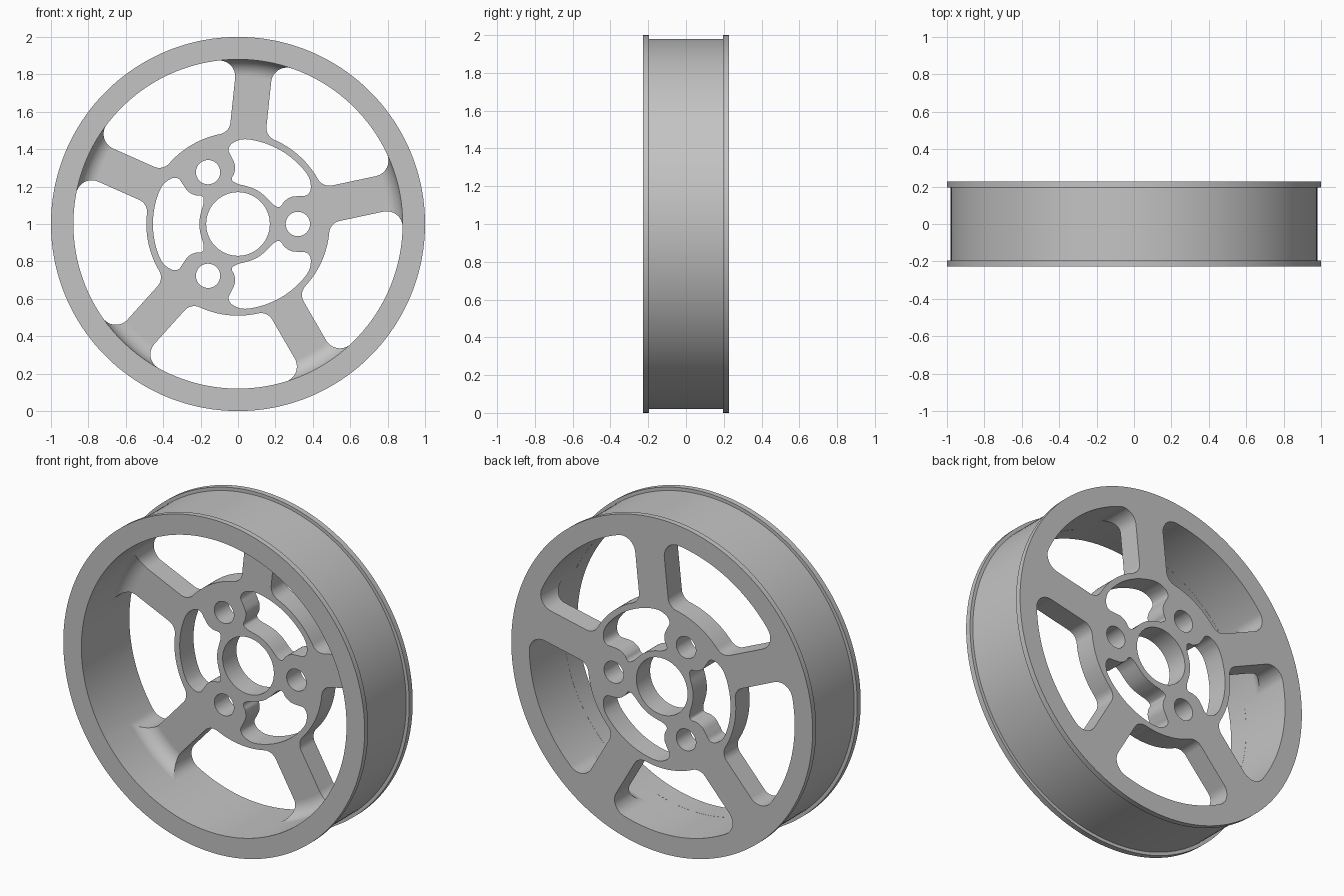
import bpy, bmesh, math
from mathutils import Matrix, Vector

cube = bpy.data.objects.get("Cube")
if cube:
    bpy.data.objects.remove(cube)

HALF, FACE = 0.228, 0.097      # half depth of the rim, front plane of spokes and hub
RIM_IN, HUB, BORE = 0.88, 0.49, 0.17
SPOKE_HALF, SPOKE_TURN = 0.097, 12

metal = bpy.data.materials.new("grey metal")
metal.use_nodes = True
metal.diffuse_color = (0.55, 0.55, 0.55, 1)
metal.node_tree.nodes["Principled BSDF"].inputs["Base Color"].default_value = (0.55, 0.55, 0.55, 1)


def polar(r, deg):
    a = math.radians(deg)
    return Vector((r * math.cos(a), r * math.sin(a)))


def arc(centre, r, a0, a1, n):
    return [Vector(centre) + polar(r, a0 + (a1 - a0) * i / n) for i in range(n + 1)]


def make_object(name, bm):
    bmesh.ops.recalc_face_normals(bm, faces=bm.faces)
    mesh = bpy.data.meshes.new(name)
    bm.to_mesh(mesh)
    bm.free()
    mesh.materials.append(metal)
    obj = bpy.data.objects.new(name, mesh)
    bpy.context.collection.objects.link(obj)
    obj.location.z = 1
    return obj


def add_prism(bm, outline, turn, y0=-0.1, y1=0.4):
    """Closed prism along y from a 2D outline turned about the axle."""
    rot = Matrix.Rotation(math.radians(turn), 2)
    flat = [rot @ p for p in outline]
    rings = [[bm.verts.new((p.x, y, p.y)) for p in flat] for y in (y0, y1)]
    for ring in rings:
        bm.faces.new(ring)
    n = len(flat)
    for i in range(n):
        j = (i + 1) % n
        bm.faces.new((rings[0][i], rings[0][j], rings[1][j], rings[1][i]))


# Turned body: flanged rim, rounded inner corner, flat spoke plate and bore
FILLET = 0.09
profile = [(BORE, FACE)]
profile += [tuple(p) for p in arc((RIM_IN - FILLET, FACE - FILLET), FILLET, 90, 0, 10)]
profile += [(RIM_IN, -HALF), (1, -HALF), (1, -0.195), (0.98, -0.195),
            (0.98, 0.195), (1, 0.195), (1, HALF), (BORE, HALF)]
bm = bmesh.new()
verts = [bm.verts.new((r, y, 0)) for r, y in profile]
edges = [bm.edges.new((a, verts[(i + 1) % len(verts)])) for i, a in enumerate(verts)]
bmesh.ops.spin(bm, geom=verts + edges, cent=(0, 0, 0), axis=(0, 1, 0),
               angle=2 * math.pi, steps=180, use_duplicate=False)
bmesh.ops.remove_doubles(bm, verts=bm.verts, dist=1e-5)
wheel = make_object("wheel_rim_and_spokes", bm)


# Window between two spokes: half outline, then mirrored about its middle
def window_outline():
    edge = RIM_IN + 0.0006
    ro, ri = 0.085, 0.07
    co_r, ci_r = edge - ro, HUB + ri
    co_a = math.degrees(math.asin((SPOKE_HALF + ro) / co_r))
    ci_a = math.degrees(math.asin((SPOKE_HALF + ri) / ci_r))
    half = arc((0, 0), edge, 36, co_a, 14)
    half += arc(polar(co_r, co_a), ro, co_a, -90, 12)[1:]
    half += arc(polar(ci_r, ci_a), ri, -90, ci_a - 180, 10)[::1]
    half = half + arc((0, 0), HUB, ci_a, 36, 10)[1:]
    axis = polar(1, 36)
    mirrored = [2 * p.dot(axis) * axis - p for p in half[1:-1]]
    return half + mirrored[::-1]


# Hub opening: smooth loop through (angle, radius) points, mirrored
def hub_opening_outline():
    half = [(0, .455), (13, .455), (25, .455), (31, .444), (35.5, .424), (37.3, .395),
            (35.5, .36), (33, .315), (34, .275), (37, .252), (37.5, .236),
            (34, .222), (27, .211), (14, .207), (0, .207)]
    knots = half + [(-a, r) for a, r in half[-2:0:-1]]
    n, out = len(knots), []
    for i in range(n):
        p0, p1, p2, p3 = (Vector(knots[(i + k) % n]) for k in (-1, 0, 1, 2))
        for s in range(5):
            t = s / 5
            q = 0.5 * (2 * p1 + (p2 - p0) * t + (2 * p0 - 5 * p1 + 4 * p2 - p3) * t ** 2
                       + (3 * p1 - p0 - 3 * p2 + p3) * t ** 3)
            out.append(polar(q.y, q.x))
    return out


cut = bmesh.new()
for k in range(5):
    add_prism(cut, window_outline(), SPOKE_TURN + 72 * k)
for k in range(3):
    add_prism(cut, hub_opening_outline(), 60 + 120 * k)
    add_prism(cut, arc((0.32, 0), 0.065, 0, 352.5, 47), 120 * k)   # bolt hole
cutter = make_object("opening_cutter", cut)
cutter.hide_render = True

# Cut the openings and finish the shading
bpy.context.view_layer.objects.active = wheel
wheel.select_set(True)
boolean = wheel.modifiers.new("openings", 'BOOLEAN')
boolean.operation = 'DIFFERENCE'
boolean.solver = 'EXACT'
boolean.object = cutter
bpy.ops.object.modifier_apply(modifier=boolean.name)
bpy.data.objects.remove(cutter)

bpy.ops.object.select_all(action='DESELECT')
wheel.select_set(True)
bpy.context.view_layer.objects.active = wheel
bpy.ops.object.shade_smooth_by_angle(angle=math.radians(30))
weighted = wheel.modifiers.new("flat face normals", 'WEIGHTED_NORMAL')
weighted.keep_sharp = True
